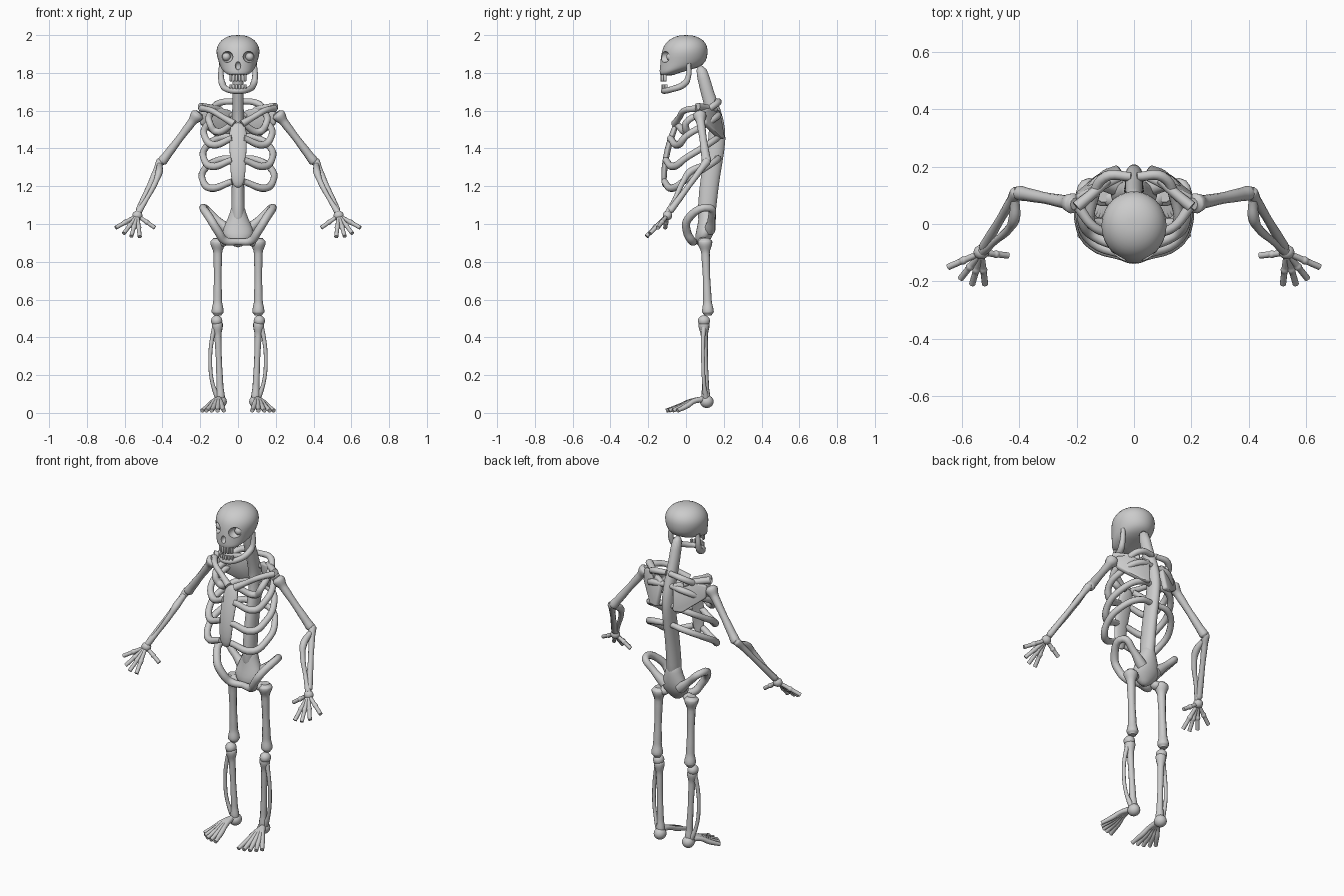
import bpy, bmesh
from math import sin, cos, tau, radians
from mathutils import Vector, Matrix

if "Cube" in bpy.data.objects:
    bpy.data.objects.remove(bpy.data.objects["Cube"])


def activate(obj):
    bpy.ops.object.select_all(action='DESELECT')
    obj.select_set(True)
    bpy.context.view_layer.objects.active = obj


def finish(obj, angle=50):
    activate(obj)
    bpy.ops.object.shade_smooth_by_angle(angle=radians(angle))
    return obj


def mesh_object(name, bm):
    bmesh.ops.recalc_face_normals(bm, faces=bm.faces)
    mesh = bpy.data.meshes.new(name)
    bm.to_mesh(mesh)
    bm.free()
    obj = bpy.data.objects.new(name, mesh)
    bpy.context.collection.objects.link(obj)
    return obj


def add_modifier(obj, kind, **settings):
    activate(obj)
    modifier = obj.modifiers.new(kind.title(), kind)
    for key, value in settings.items():
        setattr(modifier, key, value)
    bpy.ops.object.modifier_apply(modifier=modifier.name)


def tube(name, points, side=1):
    """Smooth tube through (x, y, z, radius) points."""
    curve = bpy.data.curves.new(name, 'CURVE')
    curve.dimensions = '3D'
    curve.bevel_depth = 1
    curve.bevel_resolution = 3
    curve.resolution_u = 5
    curve.use_fill_caps = True
    spline = curve.splines.new('BEZIER')
    spline.radius_interpolation = 'EASE'
    spline.bezier_points.add(len(points) - 1)
    for knot, (x, y, z, radius) in zip(spline.bezier_points, points):
        knot.co = (side * x, y, z)
        knot.radius = radius
    for knot in spline.bezier_points:
        knot.handle_left_type = knot.handle_right_type = 'AUTO'
    obj = bpy.data.objects.new(name, curve)
    bpy.context.collection.objects.link(obj)
    activate(obj)
    bpy.ops.object.convert(target='MESH')
    return finish(bpy.context.view_layer.objects.active)


def long_bone(name, start, end, head, shaft, foot, side):
    """Straight bone with a knob at each end."""
    start, end = Vector(start), Vector(end)
    profile = ((0, head * .6), (.05, head), (.2, shaft * 1.15), (.5, shaft),
               (.8, shaft * 1.15), (.95, foot), (1, foot * .6))
    tube(name, [(*start.lerp(end, t), r) for t, r in profile], side)


def ball(name, centre, size):
    bm = bmesh.new()
    bmesh.ops.create_uvsphere(bm, u_segments=20, v_segments=12, radius=1)
    bmesh.ops.scale(bm, vec=size, verts=bm.verts)
    bmesh.ops.translate(bm, vec=centre, verts=bm.verts)
    return finish(mesh_object(name, bm))


def loft(name, sections, sides=20):
    """Stack of horizontal ellipses given as (z, y, half width, half depth)."""
    bm = bmesh.new()
    rings = [[bm.verts.new((w * cos(tau * i / sides), y + d * sin(tau * i / sides), z))
              for i in range(sides)] for z, y, w, d in sections]
    for low, high in zip(rings, rings[1:]):
        for i in range(sides):
            j = (i + 1) % sides
            bm.faces.new((low[i], low[j], high[j], high[i]))
    bm.faces.new(rings[0])
    bm.faces.new(rings[-1])
    obj = mesh_object(name, bm)
    add_modifier(obj, 'SUBSURF', levels=1)
    return finish(obj)


def teeth(name, z, height, y_front, count=6):
    bm = bmesh.new()
    for i in range(count):
        x = (i - (count - 1) / 2) * .015
        place = Matrix.Translation((x, y_front + 12 * x * x, z))
        size = Matrix.Diagonal((.013, .016, height, 1))
        bmesh.ops.create_cube(bm, size=1, matrix=place @ size)
    obj = mesh_object(name, bm)
    add_modifier(obj, 'BEVEL', width=.003, segments=2)
    return finish(obj)


# Skull with carved eye sockets and nose
skull = loft("skull", [
    (1.785, -.1, .045, .037), (1.8, -.093, .07, .047), (1.825, -.035, .093, .106),
    (1.86, -.014, .104, .124), (1.9, -.008, .117, .124), (1.94, -.003, .115, .12),
    (1.975, 0, .09, .094), (1.994, 0, .055, .055), (2, 0, .02, .02)])
cutters = [ball("socket_cutter", (s * .06, -.118, 1.885), (.034, .045, .03)) for s in (1, -1)]
cutters.append(ball("nose_cutter", (0, -.14, 1.838), (.015, .025, .022)))
for cutter in cutters:
    cutter.hide_render = True
    add_modifier(skull, 'BOOLEAN', object=cutter, operation='DIFFERENCE', solver='EXACT')
    bpy.data.objects.remove(cutter)
finish(skull, 40)

# Jaw and teeth
jaw_half = [(.088, .015, 1.85, .012), (.09, .012, 1.78, .015), (.084, -.005, 1.745, .018),
            (.055, -.08, 1.712, .016)]
tube("jaw", jaw_half + [(0, -.118, 1.705, .016)]
     + [(-x, y, z, r) for x, y, z, r in reversed(jaw_half)])
teeth("upper_teeth", 1.775, .04, -.128)
teeth("lower_teeth", 1.727, .025, -.122)

# Spine, breastbone and sacrum
loft("spine", [
    (.97, .105, .04, .045), (1.1, .112, .036, .05), (1.25, .127, .032, .052),
    (1.4, .158, .032, .05), (1.5, .17, .032, .042), (1.6, .146, .031, .042),
    (1.7, .11, .03, .035), (1.85, .075, .03, .034)])
loft("breastbone", [
    (1.19, -.11, .015, .01), (1.22, -.118, .035, .014), (1.3, -.115, .042, .016),
    (1.4, -.098, .045, .017), (1.49, -.066, .05, .018), (1.54, -.05, .03, .014)])
loft("sacrum", [
    (.875, .085, .015, .015), (.91, .085, .06, .04), (.95, .1, .09, .05),
    (1, .11, .068, .048), (1.06, .115, .042, .045), (1.1, .113, .035, .04)])

for label, side in (("left", 1), ("right", -1)):
    # Ribs: lowest height, front depth and half width
    ribs = [(1.49, -.045, .15), (1.42, -.085, .177), (1.305, -.108, .182), (1.19, -.115, .188)]
    for number, (low, front, width) in enumerate(ribs, 1):
        tube(f"{label}_rib_{number}", [
            (.01, .165, low + .16, .016), (.1, .165, low + .15, .018),
            (width * .94, .09, low + .1, .018), (width, 0, low + .045, .018),
            (width * .78, front + .045, low, .02), (.03, front, low + .035, .017)], side)

    # Shoulder blade, its ridge and the collarbone
    bm = bmesh.new()
    outline = [(.035, .17, 1.6), (.05, .195, 1.45), (.1, .182, 1.45),
               (.2, .095, 1.53), (.2, .085, 1.6), (.12, .13, 1.62)]
    bm.faces.new([bm.verts.new((side * x, y, z)) for x, y, z in outline])
    blade = mesh_object(f"{label}_shoulder_blade", bm)
    add_modifier(blade, 'SOLIDIFY', thickness=.03, offset=0)
    add_modifier(blade, 'BEVEL', width=.01, segments=2)
    finish(blade)
    tube(f"{label}_shoulder_ridge", [
        (.09, .155, 1.605, .016), (.14, .11, 1.615, .018), (.2, .06, 1.622, .02)], side)
    tube(f"{label}_collarbone", [
        (.195, .06, 1.612, .018), (.14, -.01, 1.6, .016),
        (.08, -.035, 1.565, .016), (.02, -.06, 1.53, .02)], side)

    # Arm
    elbow, wrist = (.41, .11, 1.32), (.53, -.09, 1.06)
    long_bone(f"{label}_upper_arm", (.205, .07, 1.59), elbow, .036, .02, .026, side)
    long_bone(f"{label}_ulna", (.405, .12, 1.345), wrist, .022, .015, .018, side)
    tube(f"{label}_radius", [
        (.415, .085, 1.31, .016), (.418, .02, 1.275, .02), (.435, -.015, 1.225, .015),
        (.485, -.06, 1.13, .012), (.528, -.095, 1.06, .017)], side)
    ball(f"{label}_wrist", (side * .533, -.098, 1.045), (.027, .025, .025))

    # Fingers, thumb first
    tips = [(.44, -.11, .98), (.52, -.21, .932), (.565, -.21, .935),
            (.605, -.19, .95), (.648, -.15, .98)]
    for number, tip in enumerate(tips, 1):
        root, tip = Vector((.533, -.1, 1.045)), Vector(tip)
        reach = [(0, .01), (.45, .011), (.55, .014), (.65, .011), (1, .011)]
        tube(f"{label}_finger_{number}", [(*root.lerp(tip, t), r) for t, r in reach], side)

    # Hip loop
    tube(f"{label}_hip", [
        (.05, .125, .965, .03), (.12, .135, 1.03, .02), (.178, .125, 1.085, .02),
        (.145, .01, 1.025, .022), (.105, .005, .96, .022), (.07, .03, .912, .022),
        (0, .045, .905, .018)], side)

    # Leg
    long_bone(f"{label}_thigh", (.107, .1, .925), (.108, .117, .515), .04, .02, .032, side)
    ball(f"{label}_hip_joint", (side * .08, .09, .905), (.03, .03, .025))
    ball(f"{label}_knee", (side * .113, .095, .487), (.03, .032, .03))
    long_bone(f"{label}_shin", (.11, .095, .49), (.092, .105, .06), .03, .016, .024, side)
    tube(f"{label}_calf_bone", [
        (.122, .095, .46, .014), (.138, .09, .39, .011), (.147, .09, .28, .01),
        (.136, .095, .16, .01), (.108, .105, .08, .015)], side)

    # Foot
    ball(f"{label}_heel", (side * .093, .11, .06), (.034, .036, .034))
    toes = [(.075, -.105), (.108, -.1), (.14, -.09), (.168, -.07), (.19, -.045)]
    for number, (x, y) in enumerate(toes, 1):
        root, tip = Vector((.102, .085, .072)), Vector((x, y, .012))
        knuckle = root.lerp(tip, .6)
        middle = root.lerp(tip, .35)
        tube(f"{label}_toe_{number}", [
            (*root, .016), (middle.x, middle.y, .06, .013),
            (knuckle.x, knuckle.y, .038, .014), (*tip, .011)], side)

# Eyes set back in the sockets
for label, side in (("left", 1), ("right", -1)):
    ball(f"{label}_eye", (side * .062, -.082, 1.885), (.022, .022, .022))
